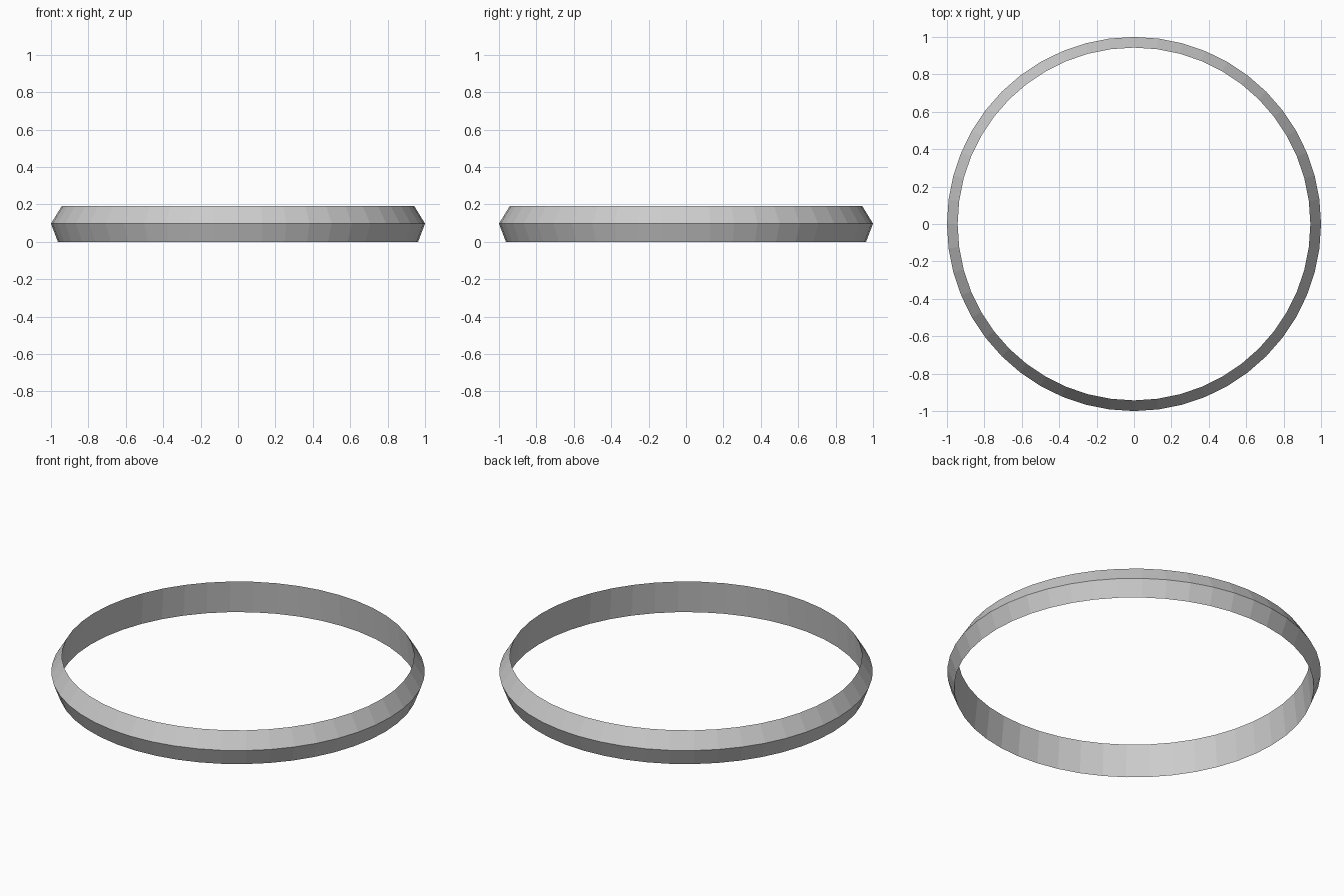
import bpy, bmesh, math

if "Cube" in bpy.data.objects:
    bpy.data.objects.remove(bpy.data.objects["Cube"])

SEGMENTS = 48
# Triangular cross-section (radius, height): bottom edge, outer ridge, top edge
PROFILE = [(0.963, 0.0), (1.0, 0.097), (0.943, 0.19)]

# Ring: profile swept round the z axis
bm = bmesh.new()
loops = []
for i in range(SEGMENTS):
    a = 2 * math.pi * i / SEGMENTS
    loops.append([bm.verts.new((r * math.cos(a), r * math.sin(a), z)) for r, z in PROFILE])
for i in range(SEGMENTS):
    p, q = loops[i], loops[(i + 1) % SEGMENTS]
    for j in range(3):
        k = (j + 1) % 3
        bm.faces.new((p[j], q[j], q[k], p[k]))
bmesh.ops.recalc_face_normals(bm, faces=bm.faces)

mesh = bpy.data.meshes.new("ring")
bm.to_mesh(mesh)
bm.free()
bpy.context.collection.objects.link(bpy.data.objects.new("ring", mesh))
